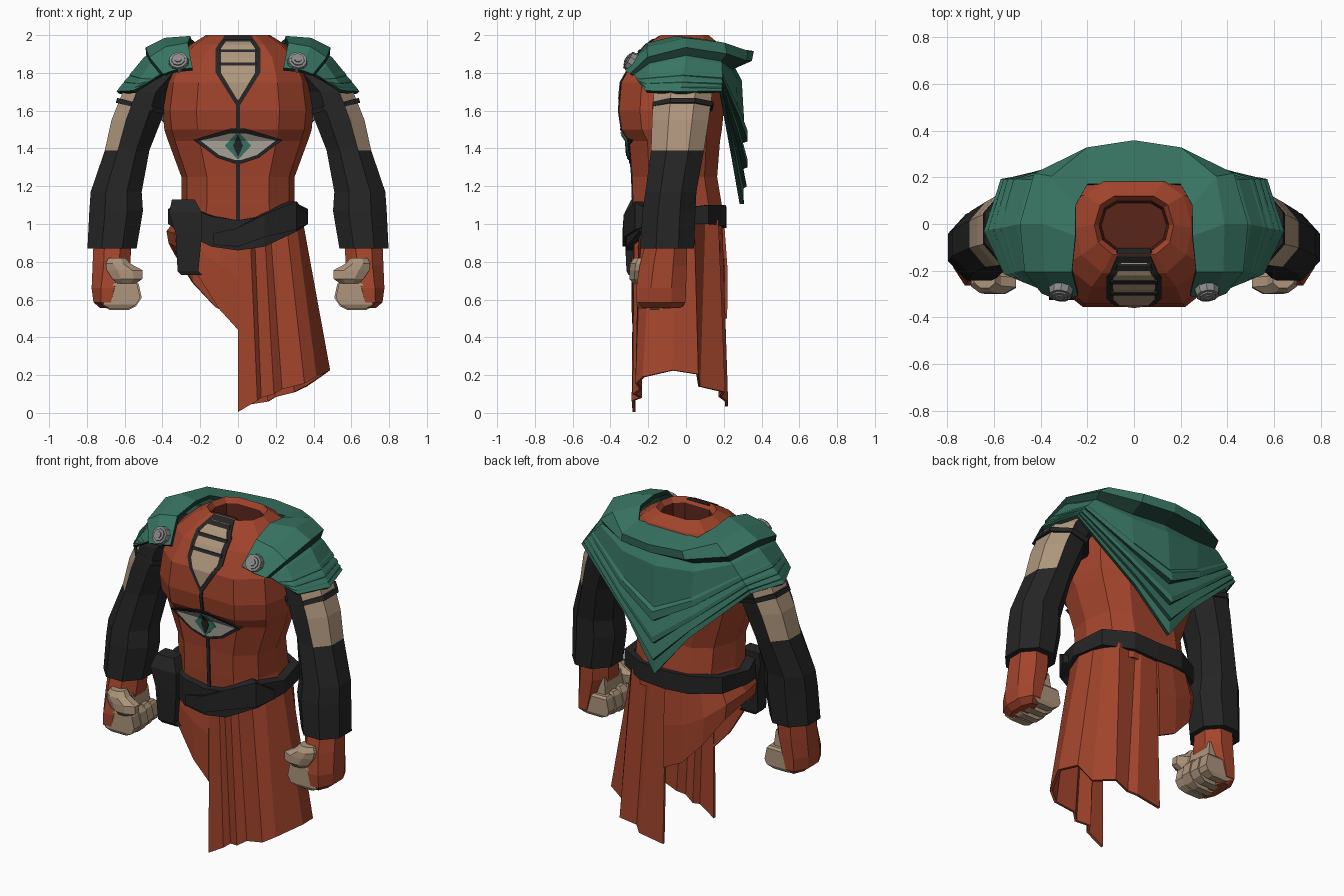
import bpy, bmesh, math
from mathutils import Vector, Matrix

if "Cube" in bpy.data.objects:
    bpy.data.objects.remove(bpy.data.objects["Cube"])


def mat(name, r, g, b):
    m = bpy.data.materials.new(name)
    m.diffuse_color = (r, g, b, 1)
    m.use_nodes = True
    m.node_tree.nodes["Principled BSDF"].inputs["Base Color"].default_value = m.diffuse_color
    return m


RED = mat("red_cloth", .36, .058, .025)
DARKRED = mat("dark_red", .10, .018, .01)
BLACK = mat("black_cloth", .018, .018, .018)
TAN = mat("tan", .42, .30, .20)
GREEN = mat("green_cloth", .04, .18, .125)
DARKGREEN = mat("dark_green", .012, .045, .033)
PALE = mat("pale", .42, .39, .34)
STEEL = mat("steel", .25, .25, .25)


def loft(name, rings, mats, close=True, cap=True, loop=False, pick=None, mirror=False, thick=0):
    """Skin a list of rings; pick(ring, side) chooses the material slot."""
    bm = bmesh.new()
    vs = [[bm.verts.new(p) for p in r] for r in rings]
    n, k = len(vs), len(vs[0])
    for i in range(n if loop else n - 1):
        for j in range(k if close else k - 1):
            a, b = vs[i], vs[(i + 1) % n]
            f = bm.faces.new((a[j], a[(j + 1) % k], b[(j + 1) % k], b[j]))
            if pick:
                f.material_index = pick(i, j)
    if close and cap and not loop:
        bm.faces.new(vs[0])
        bm.faces.new(vs[-1]).material_index = pick(n - 1, 0) if pick else 0
    bmesh.ops.recalc_face_normals(bm, faces=bm.faces)
    return finish(name, bm, mats, mirror, thick)


def finish(name, bm, mats, mirror=False, thick=0):
    me = bpy.data.meshes.new(name)
    bm.to_mesh(me)
    bm.free()
    for m in mats:
        me.materials.append(m)
    ob = bpy.data.objects.new(name, me)
    bpy.context.collection.objects.link(ob)
    if mirror:
        ob.modifiers.new("mirror", 'MIRROR')
    if thick:
        s = ob.modifiers.new("thickness", 'SOLIDIFY')
        s.thickness, s.offset = thick, 0
        s.material_offset_rim = len(mats) - 1
    return ob


def octo(cx, cy, z, rx, ry, tilt=0, n=8):
    c = math.cos(math.pi / n)
    return [(cx + rx / c * math.cos(a), cy + ry / c * math.sin(a), z + tilt * math.cos(a))
            for a in [(i + .5) * 2 * math.pi / n for i in range(n)]]


def rect(x0, x1, y0, y1, z):
    return [(x0, y0, z), (x1, y0, z), (x1, y1, z), (x0, y1, z)]


def lerp(table, z, c):
    """Linear lookup of column c in rows keyed by z."""
    for a, b in zip(table, table[1:]):
        if a[0] <= z <= b[0]:
            return a[c] + (b[c] - a[c]) * (z - a[0]) / (b[0] - a[0])
    return table[-1][c]


# Torso: z, half width, front y, back y
TORSO = [(.95, .33, -.27, .19), (1.1, .30, -.28, .19), (1.25, .30, -.285, .165),
         (1.44, .37, -.30, .18), (1.5, .39, -.34, .19), (1.6, .40, -.355, .2),
         (1.75, .38, -.342, .2), (1.88, .33, -.27, .2), (1.95, .25, -.21, .18),
         (2.0, .17, -.13, .12)]
HALF = [(0, 0), (.55, 0), (.9, .2), (1, .5), (.85, .85), (.5, 1), (0, 1)]
LOOP = HALF + [(-x, t) for x, t in HALF[-2:0:-1]]


def body_ring(z, w, f, b):
    return [(x * w, f + (b - f) * t, z) for x, t in LOOP]


neck = [(1.97, .15, -.11, .10), (1.8, .14, -.1, .09)]
loft("torso", [body_ring(*r) for r in TORSO + neck], [RED, DARKRED], pick=lambda i, j: int(i >= len(TORSO)))


# Trim that follows the flat front of the torso: rows of z, half width
def trim(name, rows, off, m):
    zs = sorted({r[0] for r in rows} | {t[0] for t in TORSO if rows[0][0] < t[0] < rows[-1][0]})
    rings = []
    for z in zs:
        w, y = lerp(rows, z, 1), lerp(TORSO, z, 2)
        rings.append(rect(-w, w, y - off, y + .03, z))
    loft(name, rings, [m])


trim("front_seam", [(1.0, .01), (1.65, .01)], .006, BLACK)
trim("neck_border", [(1.62, .005), (1.80, .118), (1.93, .118), (1.998, .07)], .006, BLACK)
trim("neck_panel", [(1.66, .005), (1.80, .09), (1.93, .09), (1.98, .055)], .010, TAN)
for i, z in enumerate((1.84, 1.91, 1.965)):
    trim(f"neck_cord_{i}", [(z, .1 - .02 * (i == 2)), (z + .015, .1 - .03 * (i == 2))], .015, BLACK)
trim("eye_border", [(1.32, .02), (1.35, .11), (1.445, .235), (1.475, .14), (1.505, .04)], .010, BLACK)
trim("eye_white", [(1.34, .02), (1.365, .1), (1.442, .2), (1.46, .12), (1.48, .04)], .015, PALE)
trim("eye_iris", [(1.345, .005), (1.415, .07), (1.485, .005)], .020, GREEN)
trim("eye_slit", [(1.36, .003), (1.415, .026), (1.47, .003)], .024, BLACK)

# Sleeves: black with a bare tan patch on the outer upper arm
ARM = [(.39, 0, 1.8, .11, .13), (.485, -.015, 1.70, .125, .155), (.538, -.03, 1.55, .132, .15),
       (.587, -.045, 1.39, .118, .14), (.645, -.08, 1.17, .135, .135),
       (.645, -.09, 1.07, .142, .14), (.667, -.1, .87, .13, .143)]
loft("sleeve", [octo(*r) for r in ARM], [BLACK, TAN], mirror=True,
     pick=lambda i, j: int(i in (0, 1, 2) and j in (0, 6, 7)))
loft("arm_strap", [octo(.512, -.02, 1.61, .136, .158, .035), octo(.503, -.015, 1.635, .136, .16, .035)],
     [BLACK], mirror=True)

# Hands: red glove outside, tan curled fingers inside
loft("glove", [octo(.665, -.105, .9, .1, .11), octo(.67, -.12, .78, .1, .125),
               octo(.69, -.132, .66, .085, .132), octo(.70, -.132, .585, .065, .13),
               octo(.69, -.132, .555, .04, .10)], [RED], mirror=True)
for i in range(4):
    y, d = -.262 + .064 * i, .008 * abs(i - 1)
    loft(f"finger_{i}", [rect(.55, .64, y + .01, y + .054, .71 - d), rect(.525 + d, .66, y, y + .064, .68),
                         rect(.51 + d, .70, y, y + .064, .61), rect(.54, .715, y, y + .064, .565 + d),
                         rect(.58, .68, y + .01, y + .054, .545 + d)], [TAN], mirror=True)
loft("thumb", [octo(.64, -.235, .82, .045, .04), octo(.635, -.245, .79, .065, .05),
               octo(.60, -.25, .755, .095, .05), octo(.585, -.255, .71, .08, .045),
               octo(.59, -.245, .685, .05, .035)], [TAN], mirror=True)
loft("palm", [rect(.56, .66, -.22, -.03, .62), rect(.58, .66, -.2, -.04, .79)], [TAN], mirror=True)


# Belt with an overlapping diagonal strap and a hanging pouch
def band(name, path, loop):
    rings = [[(x, y, t), (x, y, b), (x * .85, y * .85, b), (x * .85, y * .85, t)] for x, y, t, b in path]
    loft(name, rings, [BLACK], loop=loop)


side = [(.14, -.315, 1.04, .88), (.31, -.25, 1.1, .96), (.37, -.08, 1.08, 1.0),
        (.33, .12, 1.1, 1.0), (.17, .21, 1.1, .99)]
band("belt", [(0, -.32, 1.02, .86)] + side + [(0, .215, 1.09, .98)]
     + [(-x, y, t, b) for x, y, t, b in side[::-1]], True)
band("belt_overlap", [(.37, -.17, 1.05, 1.0), (.31, -.27, 1.12, .97), (.14, -.33, 1.05, .93),
                      (0, -.335, .98, .88), (-.13, -.325, .95, .89)], False)
loft("pouch", [rect(-.35, -.23, -.29, -.2, 1.13), rect(-.365, -.19, -.325, -.2, 1.06),
               rect(-.33, -.19, -.325, -.22, .95), rect(-.32, -.21, -.315, -.23, .75),
               rect(-.30, -.19, -.305, -.24, .73)], [BLACK])

# Skirt: long pleated half on +x, short drape on -x; top x, y then hem x, y, z
LONG = [(0, -.28, 0, -.275, .005), (.06, -.275, .10, -.28, .065), (.085, -.26, .12, -.24, .08),
        (.14, -.275, .19, -.275, .1), (.17, -.25, .23, -.24, .125), (.26, -.235, .35, -.26, .155),
        (.31, -.18, .41, -.225, .19), (.345, -.06, .48, -.07, .225), (.33, .04, .455, .06, .205),
        (.30, .1, .36, .07, .14), (.25, .17, .3, .2, .11), (.14, .175, .2, .18, .085),
        (.11, .19, .16, .215, .06), (0, .19, 0, .215, .035)]
loft("long_skirt", [[(a * .97, b * .97, 1.02) for a, b, *_ in LONG], [p[2:] for p in LONG]],
     [RED], close=False, thick=.016)
DRAPE = [(0, -.275, .44), (-.1, -.28, .55), (-.2, -.27, .71), (-.32, -.2, .88), (-.36, -.04, .9),
         (-.33, .1, .84), (-.24, .18, .69), (-.12, .205, .56), (0, .21, .5)]
loft("short_drape", [[(x * .9, y * .92, 1.02) for x, y, z in DRAPE],
                     [(x * 1.03, y * 1.01, z + (1.02 - z) * .5) for x, y, z in DRAPE], DRAPE],
     [RED], close=False, thick=.016)

# Cape: half rows from back centre over the shoulder to the chest
COLLAR = [(0, .17, 1.93), (.2, .17, 1.93), (.25, .08, 1.97), (.25, -.05, 1.985), (.265, -.2, 1.95), (.24, -.30, 1.82)]
CREST = [(0, .35, 1.91), (.2, .32, 1.91), (.35, .2, 1.95), (.385, 0, 1.975), (.38, -.2, 1.93), (.33, -.315, 1.81)]
LIP = [(0, .34, 1.87), (.21, .31, 1.87), (.42, .21, 1.9), (.48, 0, 1.93), (.46, -.2, 1.88), (.39, -.29, 1.79)]
UNDER = [(0, .25, 1.83), (.22, .235, 1.82), (.42, .18, 1.86), (.475, 0, 1.89), (.45, -.19, 1.85), (.40, -.27, 1.79)]
HEM = [(0, .295, 1.105), (.2, .25, 1.36), (.565, .185, 1.70), (.635, -.03, 1.695), (.55, -.21, 1.70), (.47, -.24, 1.75)]
WEIGHT = (1, .9, .25, .1, .1, .02)
FOLDS = [(.10, .03), (.44, .03), (.47, .045), (.53, .045), (.55, .015), (.68, .035), (.72, .035),
         (.74, .01), (.86, .025), (.88, .005)]


def fold(t, push):
    out = []
    for u, h, w in zip(UNDER, HEM, WEIGHT):
        p = Vector(u).lerp(Vector(h), t)
        d = Vector((p.x, p.y, 0)).normalized()
        out.append(p + d * push * w)
    return out


rows = [COLLAR, CREST, LIP, UNDER] + [fold(t, p) for t, p in FOLDS] + [HEM]
shade = (2, 7, 10, 12)
loft("cape", rows, [GREEN, DARKGREEN], close=False, mirror=True, thick=.022,
     pick=lambda i, j: int(i in shade and j < (5 if i == 2 else 2)))

# Round shoulder clasps
bm = bmesh.new()
turn = Vector((.1, -.85, .5)).to_track_quat('Z', 'Y').to_matrix().to_4x4()
for r, d, lift in ((.056, .04, -.005), (.04, .03, .007), (.022, .03, .013)):
    bmesh.ops.create_cone(bm, cap_ends=True, segments=10, radius1=r, radius2=r * .88, depth=d,
                          matrix=Matrix.Translation((.315, -.295, 1.862)) @ turn @ Matrix.Translation((0, 0, lift)))
finish("shoulder_clasp", bm, [STEEL], mirror=True)
